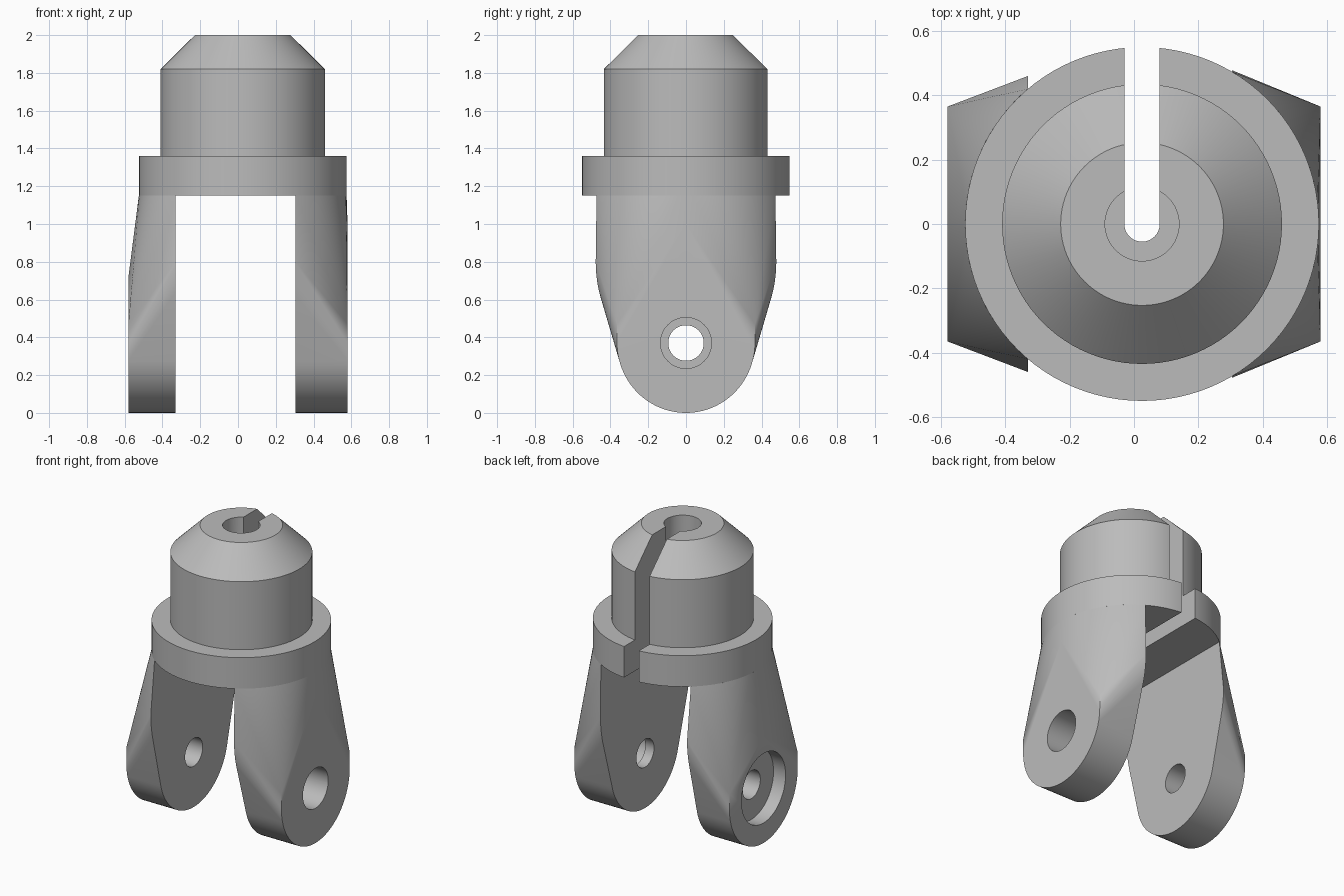
import bpy, bmesh, math
from mathutils import Matrix, Vector

if "Cube" in bpy.data.objects:
    bpy.data.objects.remove(bpy.data.objects["Cube"])

CX = 0.025            # axis of the turned hub
PIN_Z = 0.37          # height of the pin holes
DISC_R, DISC_Z = 0.55, 1.15

steel = bpy.data.materials.new("grey steel")
steel.diffuse_color = (0.5, 0.5, 0.5, 1)
steel.use_nodes = True
steel.node_tree.nodes["Principled BSDF"].inputs["Base Color"].default_value = steel.diffuse_color


def add_object(name, bm):
    bmesh.ops.recalc_face_normals(bm, faces=bm.faces)
    mesh = bpy.data.meshes.new(name)
    bm.to_mesh(mesh)
    bm.free()
    mesh.materials.append(steel)
    ob = bpy.data.objects.new(name, mesh)
    bpy.context.collection.objects.link(ob)
    return ob


def cylinder(name, radius, start, end):
    """Capped cylinder between two points."""
    a, b = Vector(start), Vector(end)
    bm = bmesh.new()
    turn = (b - a).to_track_quat('Z', 'Y').to_matrix().to_4x4()
    bmesh.ops.create_cone(bm, cap_ends=True, segments=64, radius1=radius, radius2=radius,
                          depth=(b - a).length, matrix=Matrix.Translation((a + b) / 2) @ turn)
    return add_object(name, bm)


def cut(target, cutters):
    for c in cutters:
        mod = target.modifiers.new("cut", 'BOOLEAN')
        mod.operation, mod.solver, mod.object = 'DIFFERENCE', 'EXACT', c
    bpy.context.view_layer.update()
    graph = bpy.context.evaluated_depsgraph_get()
    mesh = bpy.data.meshes.new_from_object(target.evaluated_get(graph))
    target.modifiers.clear()
    target.data = mesh
    for c in cutters:
        bpy.data.objects.remove(c)


def smooth(ob, angle):
    bpy.ops.object.select_all(action='DESELECT')
    ob.select_set(True)
    bpy.context.view_layer.objects.active = ob
    bpy.ops.object.shade_smooth_by_angle(angle=math.radians(angle))


# Hub: turned flange, barrel and chamfered nose
profile = [(0, DISC_Z), (DISC_R, DISC_Z), (DISC_R, 1.36), (0.435, 1.36),
           (0.435, 1.82), (0.253, 2.0), (0, 2.0)]
bm = bmesh.new()
verts = [bm.verts.new((CX + r, 0, z)) for r, z in profile]
edges = [bm.edges.new(p) for p in zip(verts, verts[1:])]
bmesh.ops.spin(bm, geom=verts + edges, cent=(CX, 0, 0), axis=(0, 0, 1),
               angle=math.tau, steps=96, use_merge=True)
bmesh.ops.remove_doubles(bm, verts=bm.verts, dist=1e-5)
hub = add_object("hub", bm)

# Bore, and the round-ended slot open to the back
bore = cylinder("bore_cutter", 0.115, (CX, 0, 1.7), (CX, 0, 2.2))
bm = bmesh.new()
w = 0.055
outline = [(CX + w * math.cos(a), w * math.sin(a))
           for a in (math.pi + math.pi * i / 24 for i in range(25))]
outline += [(CX + w, 0.8), (CX - w, 0.8)]
face = bm.faces.new([bm.verts.new((x, y, 1.0)) for x, y in outline])
ext = bmesh.ops.extrude_face_region(bm, geom=[face])
bmesh.ops.translate(bm, vec=(0, 0, 1.2),
                    verts=[v for v in ext['geom'] if isinstance(v, bmesh.types.BMVert)])
slot = add_object("slot_cutter", bm)
cut(hub, [bore, slot])
smooth(hub, 25)


def make_leg(name, inner, outer, waist, crest):
    """Hull from a rounded foot up to the flange's arc."""
    pts = []
    # rounded foot
    for i in range(49):
        a = math.pi + math.pi * i / 48
        for x in (inner, outer):
            pts.append((x, 0.365 * math.cos(a), PIN_Z + 0.37 * math.sin(a)))
    for s in (-1, 1):
        # shoulders of the flat outer face and curved flanks of the inner face
        pts.append((outer, s * 0.365, 0.47))
        for i in range(9):
            t = i / 8 * math.radians(15)
            pts.append((inner, s * (waist - 0.7 * (1 - math.cos(t))),
                        0.80 - 0.7 * math.sin(t)))
    pts.append((outer, 0, crest))
    # arc under the flange
    half = math.acos(abs(inner - CX) / DISC_R)
    side = 1 if inner > 0 else -1
    for i in range(33):
        a = half * (i / 16 - 1)
        pts.append((CX + side * DISC_R * math.cos(a), DISC_R * math.sin(a), DISC_Z))
    bm = bmesh.new()
    for p in pts:
        bm.verts.new(p)
    res = bmesh.ops.convex_hull(bm, input=bm.verts)
    junk = {g for g in res['geom_interior'] + res['geom_unused']
            if isinstance(g, bmesh.types.BMVert)}
    bmesh.ops.delete(bm, geom=list(junk), context='VERTS')
    bmesh.ops.dissolve_limit(bm, angle_limit=math.radians(0.2), verts=bm.verts, edges=bm.edges)
    return add_object(name, bm)


def pin_cutter(radius, x0, x1):
    return cylinder("pin_cutter", radius, (x0, 0, PIN_Z), (x1, 0, PIN_Z))


# Legs with stepped pin holes
right_leg = make_leg("right_leg", 0.305, 0.58, 0.478, 1.0)
cut(right_leg, [pin_cutter(0.094, 0.2, 0.7), pin_cutter(0.135, 0.37, 0.75)])
left_leg = make_leg("left_leg", -0.33, -0.58, 0.46, 0.72)
cut(left_leg, [pin_cutter(0.094, -0.7, -0.2), pin_cutter(0.235, -0.75, -0.49)])
for leg in (right_leg, left_leg):
    smooth(leg, 25)
